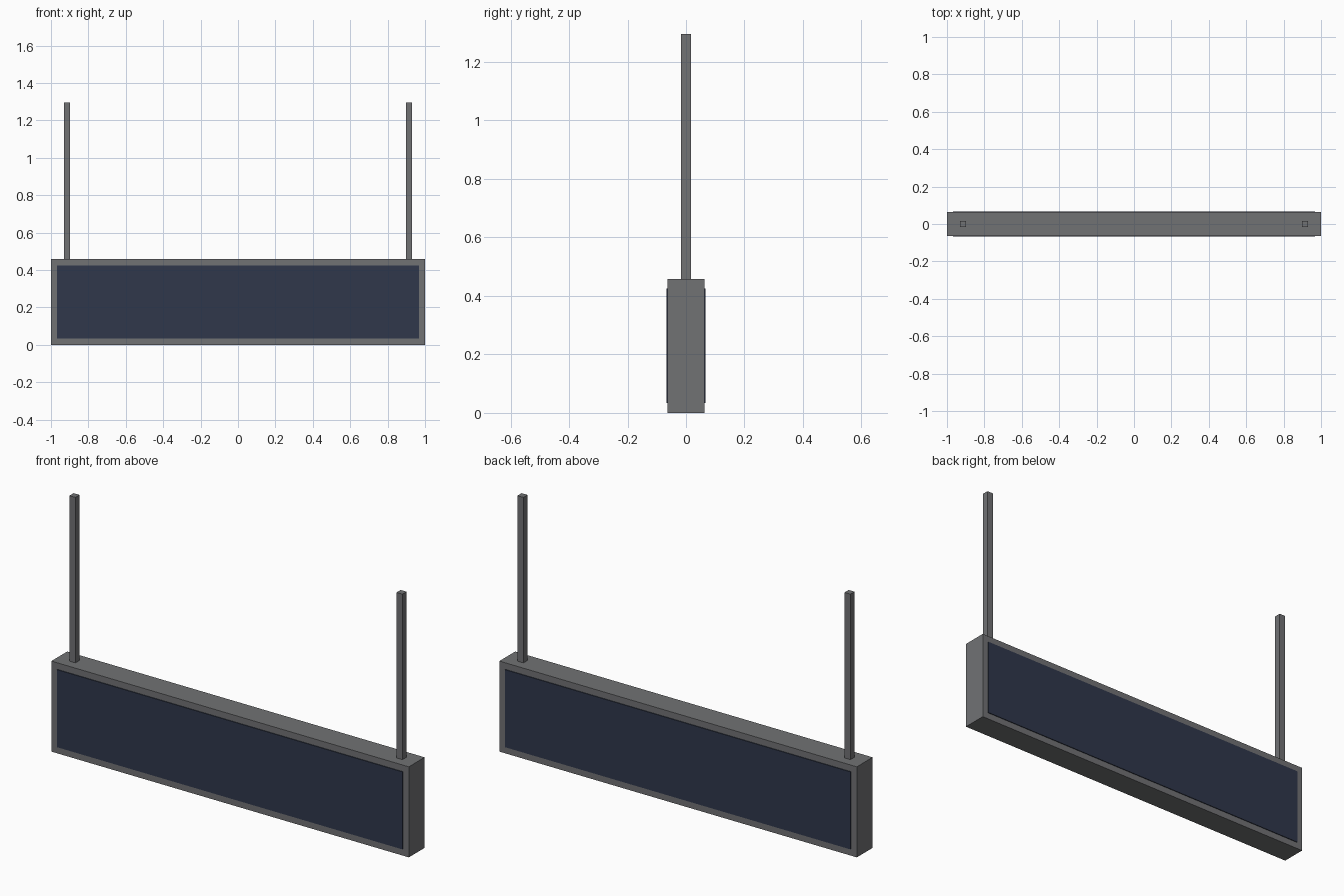
import bpy

cube = bpy.data.objects.get("Cube")
if cube:
    bpy.data.objects.remove(cube, do_unlink=True)


def make_material(name, rgb):
    mat = bpy.data.materials.new(name)
    mat.use_nodes = True
    color = (*rgb, 1)
    mat.diffuse_color = color
    mat.node_tree.nodes["Principled BSDF"].inputs["Base Color"].default_value = color
    return mat


def box(name, low, high, mat):
    center = [(a + b) / 2 for a, b in zip(low, high)]
    size = [b - a for a, b in zip(low, high)]
    bpy.ops.mesh.primitive_cube_add(size=1, location=center)
    obj = bpy.context.object
    obj.name = name
    obj.scale = size
    bpy.ops.object.transform_apply(location=False, rotation=False, scale=True)
    obj.data.materials.append(mat)
    return obj


gray = make_material("metal gray", (0.165, 0.168, 0.175))
navy = make_material("screen navy", (0.029, 0.038, 0.07))

DEPTH = 0.063    # half depth of the casing
HEIGHT = 0.458   # casing height
BORDER = 0.033   # frame width around each screen
RAISE = 0.004    # screen plate thickness
ROD = 0.0165     # half width of a hanging rod

# Sign casing
box("sign_casing", (-1, -DEPTH, 0), (1, DEPTH, HEIGHT), gray)

# Thin screen plates on both faces
edge = 1 - BORDER
for name, y0, y1 in (("front_screen", -DEPTH - RAISE, -DEPTH),
                     ("back_screen", DEPTH, DEPTH + RAISE)):
    box(name, (-edge, y0, BORDER), (edge, y1, HEIGHT - BORDER), navy)

# Square hanging rods
for name, x in (("left_rod", 0.915), ("right_rod", -0.915)):
    box(name, (x - ROD, -ROD, HEIGHT), (x + ROD, ROD, 1.295), gray)
